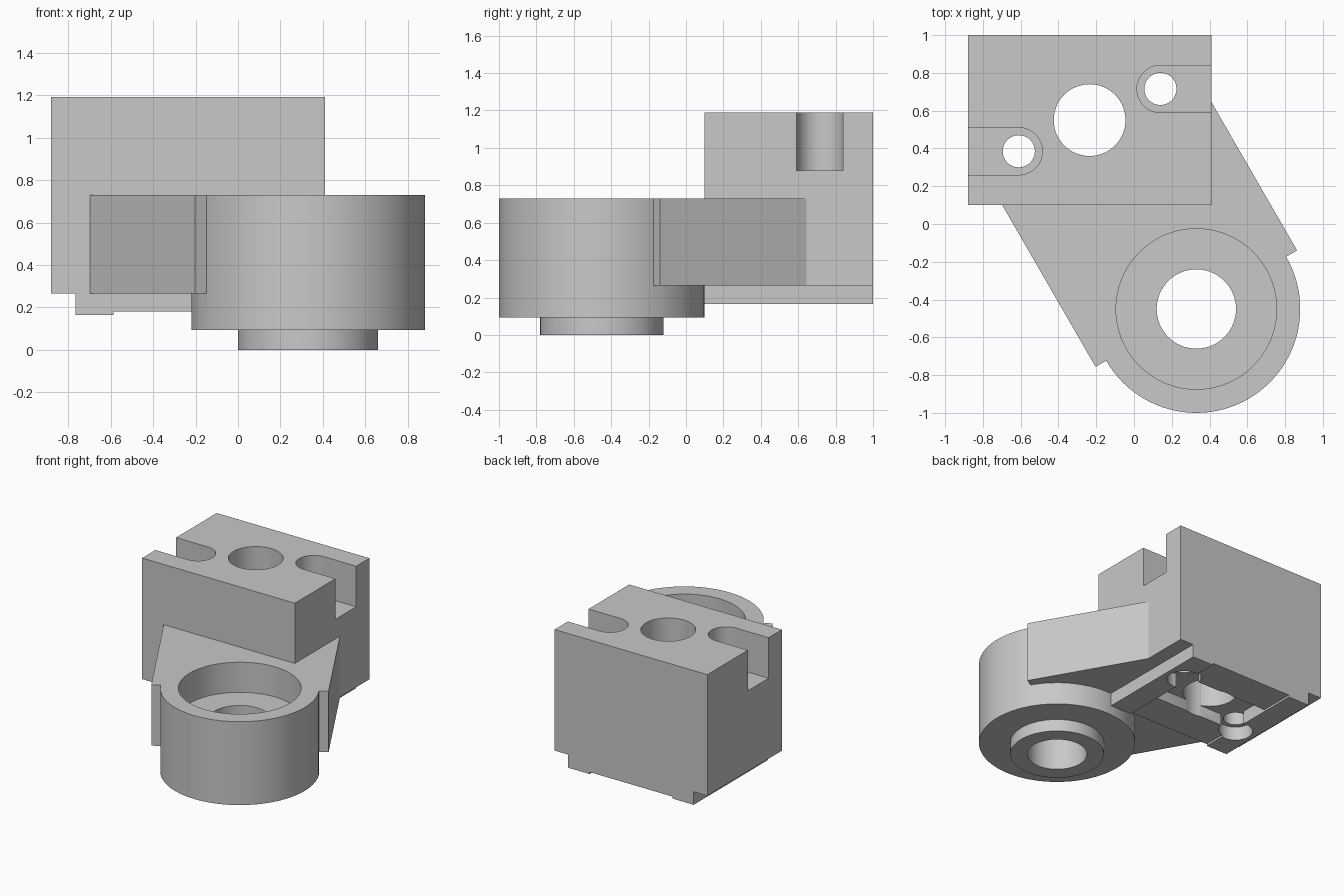
import bpy, bmesh, math
from mathutils import Vector

if "Cube" in bpy.data.objects:
    bpy.data.objects.remove(bpy.data.objects["Cube"])

grey = bpy.data.materials.new("light_grey")
grey.diffuse_color = (0.58, 0.58, 0.58, 1)
grey.use_nodes = True
grey.node_tree.nodes["Principled BSDF"].inputs["Base Color"].default_value = grey.diffuse_color


def prism(name, pts, depth):
    """Extrude a closed 3D outline along a depth vector."""
    bm = bmesh.new()
    face = bm.faces.new([bm.verts.new(p) for p in pts])
    ext = bmesh.ops.extrude_face_region(bm, geom=[face])
    moved = [g for g in ext["geom"] if isinstance(g, bmesh.types.BMVert)]
    bmesh.ops.translate(bm, verts=moved, vec=Vector(depth))
    bmesh.ops.recalc_face_normals(bm, faces=bm.faces)
    me = bpy.data.meshes.new(name)
    bm.to_mesh(me)
    bm.free()
    ob = bpy.data.objects.new(name, me)
    bpy.context.collection.objects.link(ob)
    me.materials.append(grey)
    return ob


def box(name, x0, x1, y0, y1, z0, z1):
    pts = [(x0, y0, z0), (x1, y0, z0), (x1, y1, z0), (x0, y1, z0)]
    return prism(name, pts, (0, 0, z1 - z0))


def arc(c, r, a0, a1, n):
    return [(c[0] + r * math.cos(a0 + (a1 - a0) * i / n),
             c[1] + r * math.sin(a0 + (a1 - a0) * i / n)) for i in range(n + 1)]


def disc(name, c, r, z0, z1, n=64):
    pts = [(x, y, z0) for x, y in arc(c, r, 0, 2 * math.pi, n)[:-1]]
    return prism(name, pts, (0, 0, z1 - z0))


def combine(target, other, op):
    mod = target.modifiers.new(op, 'BOOLEAN')
    mod.operation, mod.object, mod.solver = op, other, 'EXACT'
    bpy.context.view_layer.objects.active = target
    bpy.ops.object.modifier_apply(modifier=mod.name)
    bpy.data.objects.remove(other, do_unlink=True)


HUB = (0.33, -0.45)
MID = (-0.235, 0.55)
BOLTS = [((-0.61, 0.385), -1), ((0.14, 0.715), 1)]

# Clamp block
body = box("bracket_body", -0.88, 0.41, 0.1, 1.0, 0.265, 1.19)

# Foot with a shallow central channel, run along the block
half = [(0.53, 0.4), (0.53, 0.165), (0.35, 0.165), (0.35, 0.18)]
outline = half + [(-x, z) for x, z in reversed(half)]
foot = prism("foot", [(MID[0] + x, 0.1, z) for x, z in outline], (0, 0.9, 0))

# Slanted arm ending across the hub centre
ax = Vector((-0.5, 0.866, 0))
side = Vector((0.866, 0.5, 0)) * 0.616
c = Vector((HUB[0], HUB[1] + 0.002, 0.265))
arm = prism("arm", [c - side, c + side, c + side + ax * 1.1, c - side + ax * 1.1],
            (0, 0, 0.465))

# Hub and its lower collar
hub = disc("hub", HUB, 0.55, 0.093, 0.73, 96)
collar = disc("collar", HUB, 0.33, 0, 0.3)
for part in (foot, arm, hub, collar):
    combine(body, part, 'UNION')

# Hub bore and counterbore, block bore, underside pocket
cuts = [disc("hub_bore", HUB, 0.21, -0.1, 1),
        disc("hub_counterbore", HUB, 0.425, 0.5, 1, 96),
        disc("block_bore", MID, 0.19, -0.1, 1.4),
        box("pocket", -0.585, 0.115, 0.37, 0.73, 0.0, 0.268)]

# Bolt slots open to each side, bolt holes and lower counterbores
for p, s in BOLTS:
    start = math.pi / 2 if s > 0 else -math.pi / 2
    pts = arc(p, 0.125, start, start + math.pi, 24)
    far = p[0] + s * 0.6
    pts += [(far, pts[-1][1]), (far, pts[0][1])]
    cuts += [prism("slot", [(x, y, 0.88) for x, y in pts], (0, 0, 0.5)),
             disc("bolt_hole", p, 0.085, -0.1, 1.0, 48),
             disc("bolt_counterbore", p, 0.12, -0.1, 0.27, 48)]
for cut in cuts:
    combine(body, cut, 'DIFFERENCE')

# Smooth round walls, crisp edges
bpy.ops.object.select_all(action='DESELECT')
body.select_set(True)
bpy.context.view_layer.objects.active = body
bpy.ops.object.shade_smooth_by_angle(angle=math.radians(30))
